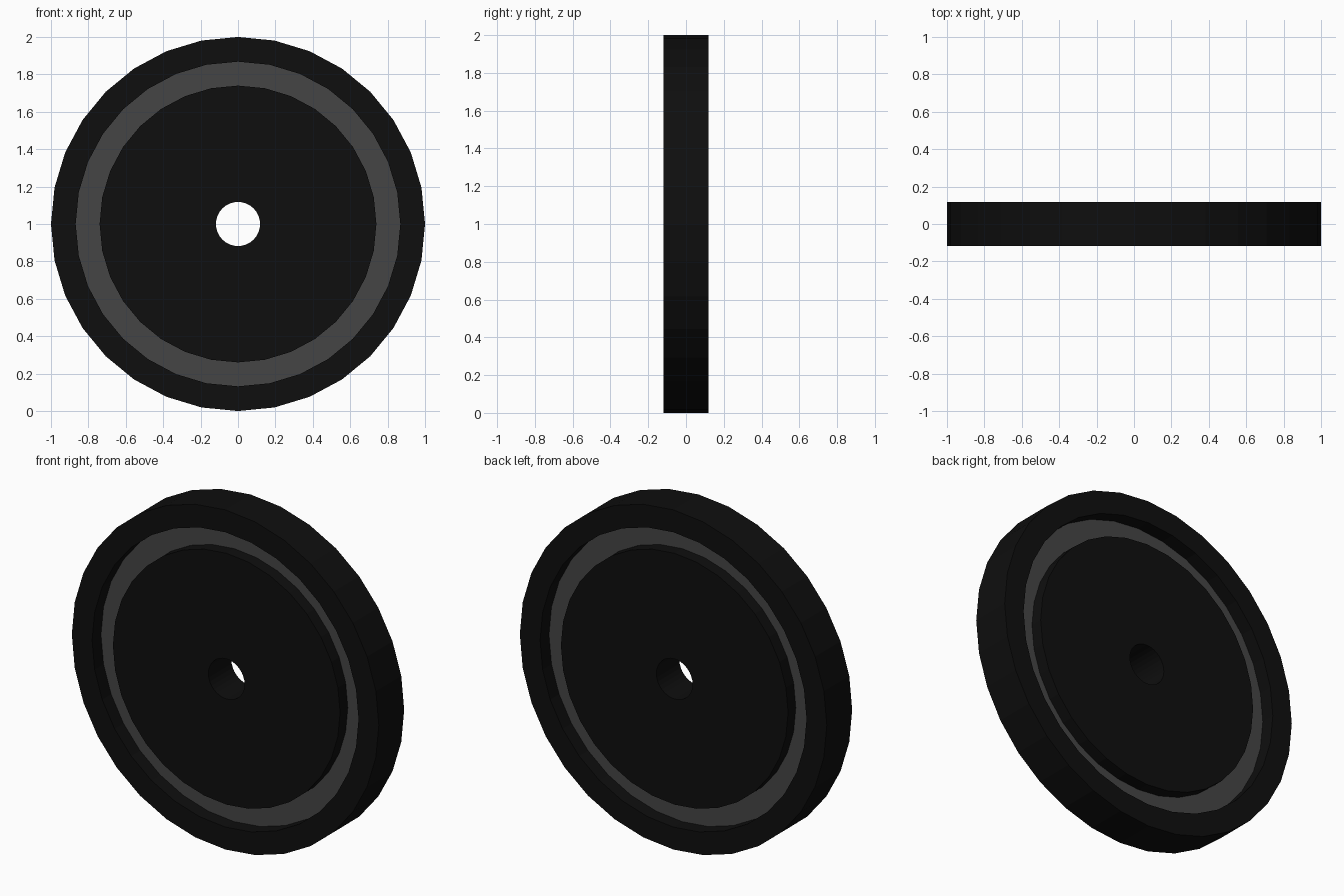
import bpy, bmesh, math

if "Cube" in bpy.data.objects:
    bpy.data.objects.remove(bpy.data.objects["Cube"])

SIDES = 32
HALF = 0.118        # half thickness of the rim
DISC = 0.107        # half thickness of the inner disc
GROOVE = 0.035      # half thickness at the groove floor


def material(name, value):
    m = bpy.data.materials.new(name)
    m.diffuse_color = (value, value, value, 1)
    m.use_nodes = True
    m.node_tree.nodes["Principled BSDF"].inputs["Base Color"].default_value = m.diffuse_color
    return m


black = material("black rubber", 0.0045)
grey = material("dark grey", 0.06)


def lathe(name, profile, mat_rule):
    """Spin a closed (radius, y) profile round the wheel axis."""
    bm = bmesh.new()
    rings = []
    for i in range(SIDES):
        a = 2 * math.pi * i / SIDES
        rings.append([bm.verts.new((r * math.cos(a), y, 1 + r * math.sin(a)))
                      for r, y in profile])
    n = len(profile)
    for i in range(SIDES):
        a, b = rings[i], rings[(i + 1) % SIDES]
        for j in range(n):
            k = (j + 1) % n
            f = bm.faces.new((a[j], a[k], b[k], b[j]))
            f.material_index = mat_rule(profile[j], profile[k])
    bmesh.ops.recalc_face_normals(bm, faces=bm.faces)
    mesh = bpy.data.meshes.new(name)
    bm.to_mesh(mesh)
    bm.free()
    mesh.materials.append(black)
    mesh.materials.append(grey)
    ob = bpy.data.objects.new(name, mesh)
    bpy.context.collection.objects.link(ob)
    return ob


# One side of the wheel from axle hole to tread, mirrored for the back
front = [(0.118, -DISC), (0.74, -DISC), (0.74, -GROOVE),
         (0.868, -GROOVE), (0.868, -HALF), (1.0, -HALF)]
back = [(r, -y) for r, y in reversed(front)]


# Groove floors are grey, everything else is black
def groove_is_grey(p, q):
    return int(abs(p[1]) == GROOVE and p[1] == q[1])


lathe("wheel", front + back, groove_is_grey)
